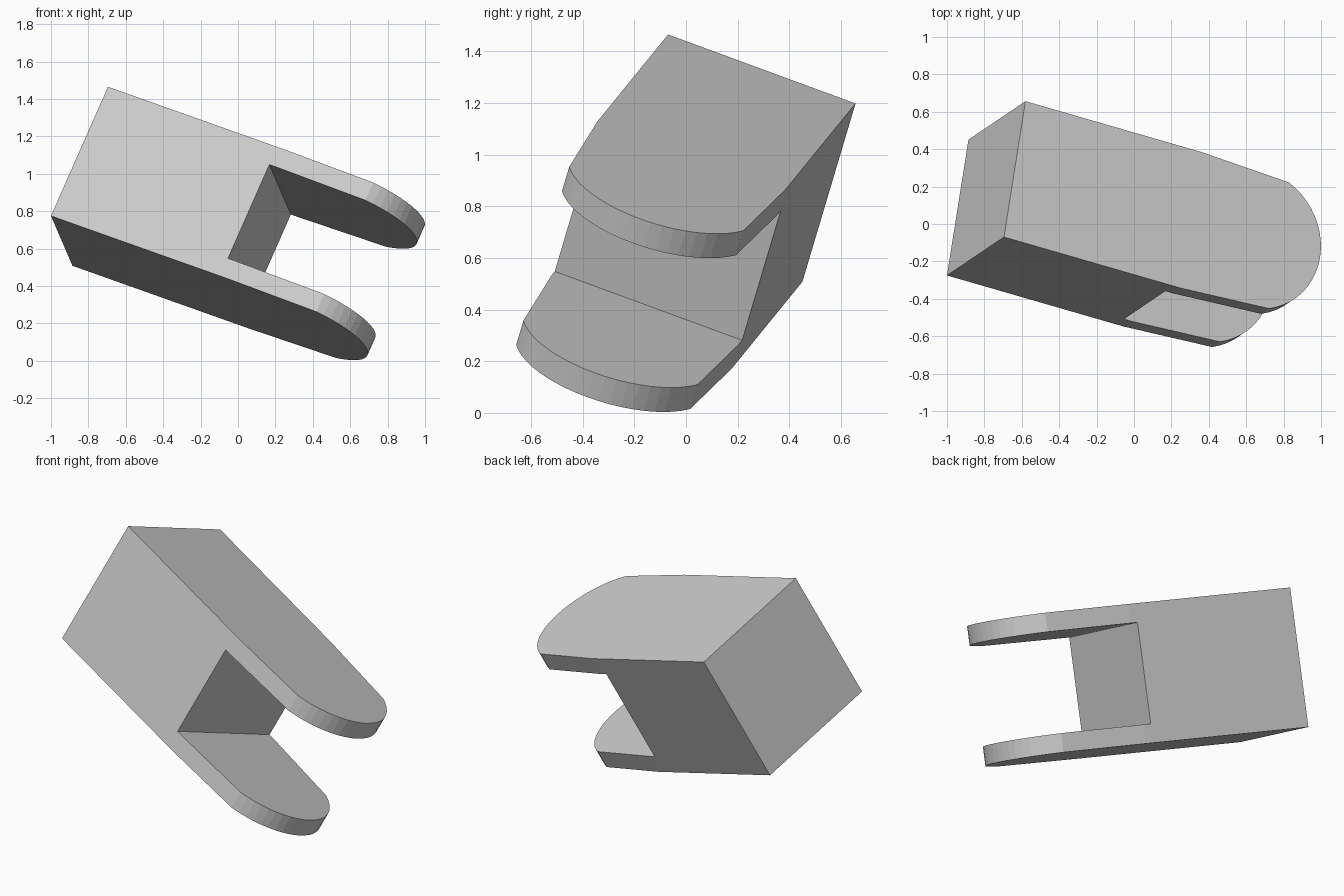
import bpy, bmesh, math
from mathutils import Vector, Matrix

if "Cube" in bpy.data.objects:
    bpy.data.objects.remove(bpy.data.objects["Cube"])

# Local frame: u along the prongs, v across the width, t up through the height
V = Vector((0.115, 0.726, -0.267)).normalized()
U = V.cross(Vector((0.305, 0.207, 0.690))).normalized()
T = U.cross(V)
ORIGIN = Vector((-1.0, -0.275, 0.775))
FRAME = Matrix.Translation(ORIGIN) @ Matrix((U, V, T)).transposed().to_4x4()

WIDTH = HEIGHT = 0.782
PLATE = 0.107       # prong thickness
SLOT = 0.995        # where the slot begins
KINK = 1.04         # where the sides begin to taper
SHOULDER = 1.555    # where the rounded tip begins
TIP_HALF = 0.363
TIP_RADIUS = 0.394
ARC_STEPS = 20

grey = bpy.data.materials.new("light_grey")
grey.diffuse_color = (0.6, 0.6, 0.6, 1.0)
grey.use_nodes = True
grey.node_tree.nodes["Principled BSDF"].inputs["Base Color"].default_value = grey.diffuse_color


def prism(name, outline, t0, t1):
    """Extrude a (u, v) outline from t0 to t1."""
    bm = bmesh.new()
    face = bm.faces.new([bm.verts.new((u, v, t0)) for u, v in outline])
    up = bmesh.ops.extrude_face_region(bm, geom=[face])
    bmesh.ops.translate(bm, vec=(0, 0, t1 - t0),
                        verts=[g for g in up["geom"] if isinstance(g, bmesh.types.BMVert)])
    bmesh.ops.recalc_face_normals(bm, faces=bm.faces)
    bm.transform(FRAME)
    mesh = bpy.data.meshes.new(name)
    bm.to_mesh(mesh)
    bm.free()
    mesh.materials.append(grey)
    obj = bpy.data.objects.new(name, mesh)
    bpy.context.collection.objects.link(obj)
    return obj


# Block outline with tapered sides and rounded tip
mid = WIDTH / 2
half_angle = math.asin(TIP_HALF / TIP_RADIUS)
centre = SHOULDER - TIP_RADIUS * math.cos(half_angle)
outline = [(0, WIDTH), (0, 0), (KINK, 0)]
for i in range(ARC_STEPS + 1):
    a = -half_angle + 2 * half_angle * i / ARC_STEPS
    outline.append((centre + TIP_RADIUS * math.cos(a), mid + TIP_RADIUS * math.sin(a)))
outline.append((KINK, WIDTH))
clevis = prism("forked_block", outline, 0, HEIGHT)

# Slot between the two prongs
slot = prism("slot_cutter", [(SLOT, -0.2), (2.2, -0.2), (2.2, WIDTH + 0.2), (SLOT, WIDTH + 0.2)],
             PLATE, HEIGHT - PLATE)
slot.hide_render = True
slot.hide_set(True)
cut = clevis.modifiers.new("slot", 'BOOLEAN')
cut.operation = 'DIFFERENCE'
cut.solver = 'EXACT'
cut.object = slot
